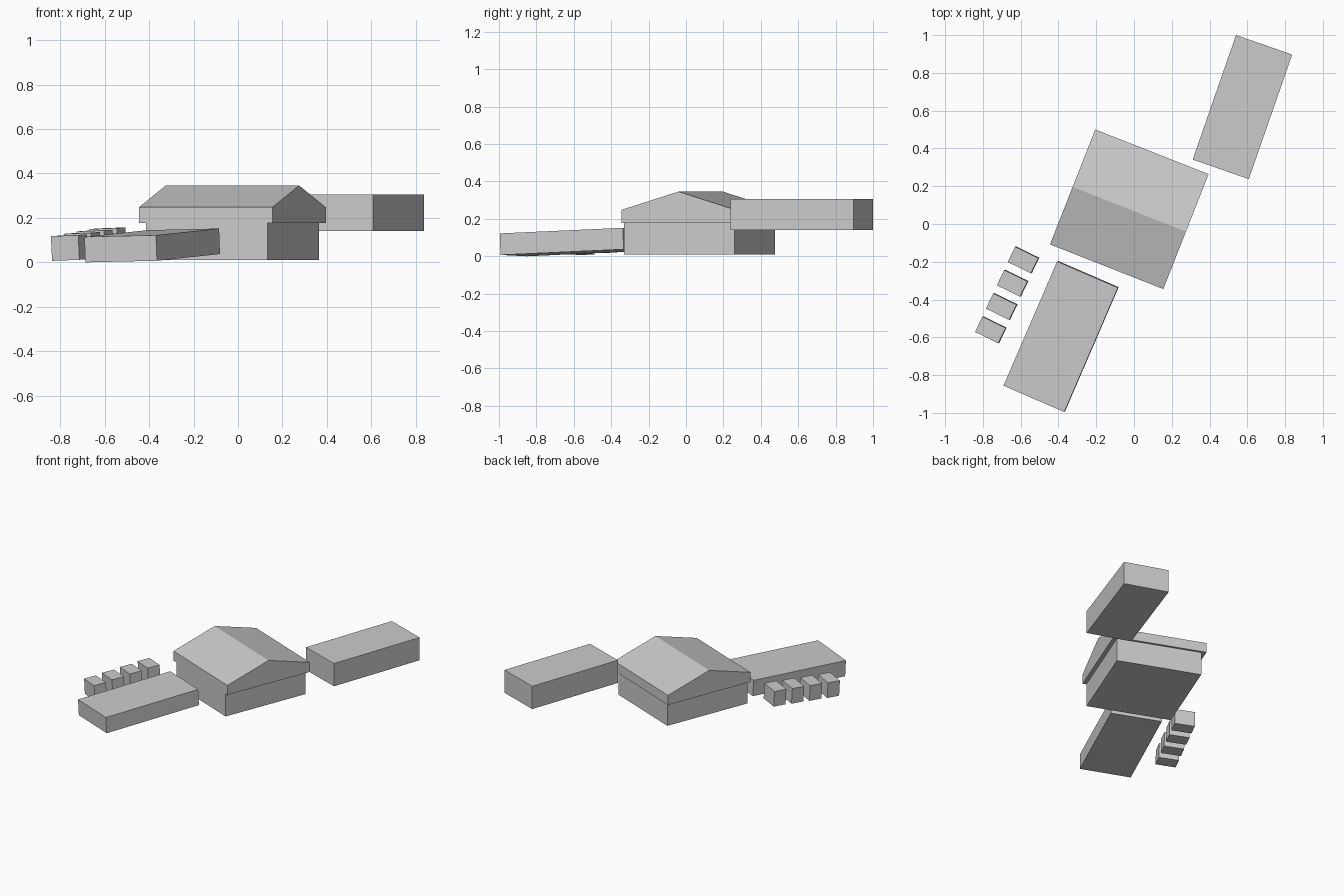
import bpy
from math import radians
from mathutils import Vector

old = bpy.data.objects.get("Cube")
if old:
    bpy.data.objects.remove(old, do_unlink=True)

GREY = (0.6, 0.6, 0.6, 1)
grey = bpy.data.materials.new("plain grey")
grey.use_nodes = True
grey.diffuse_color = GREY
grey.node_tree.nodes["Principled BSDF"].inputs["Base Color"].default_value = GREY


def prism(name, profile, width, centre, turn, pitch=0, roll=0):
    """Extrude a y-z profile along local x, then tilt and turn it."""
    n = len(profile)
    verts = [(x, y, z) for x in (-width / 2, width / 2) for y, z in profile]
    faces = [tuple(reversed(range(n))), tuple(range(n, 2 * n))]
    faces += [(i, (i + 1) % n, (i + 1) % n + n, i + n) for i in range(n)]
    mesh = bpy.data.meshes.new(name)
    mesh.from_pydata(verts, [], faces)
    mesh.materials.append(grey)
    obj = bpy.data.objects.new(name, mesh)
    obj.location = centre
    obj.rotation_euler = (radians(pitch), radians(roll), radians(turn))
    bpy.context.collection.objects.link(obj)
    return obj


def block(name, size, centre, turn, pitch=0, roll=0):
    w, d, h = size[0], size[1] / 2, size[2] / 2
    return prism(name, [(-d, -h), (d, -h), (d, h), (-d, h)], w, centre, turn, pitch, roll)


# Main house: walls and overhanging gabled roof with deep eaves
block("house_walls", (0.587, 0.635, 0.17), (-0.025, 0.072, 0.095), -21.5)
half = 0.327
prism("house_roof",
      [(-half, 0), (half, 0), (half, 0.07), (0, 0.168), (-half, 0.07)],
      0.645, (-0.025, 0.078, 0.178), -21.5)

# Long outbuildings behind and in front, the front one on sloping ground
block("rear_outbuilding", (0.315, 0.698, 0.166), (0.574, 0.619, 0.223), -19.2)
block("front_outbuilding", (0.351, 0.717, 0.115), (-0.386, -0.595, 0.076),
      -23.4, pitch=2.4, roll=-1.2)

# Row of four small sheds climbing the slope
first, last = Vector((-0.585, -0.19, 0.098)), Vector((-0.758, -0.56, 0.066))
for i in range(4):
    block(f"small_shed_{i + 1}", (0.137, 0.09, 0.111), first.lerp(last, i / 3),
          -26, pitch=2, roll=-2)
